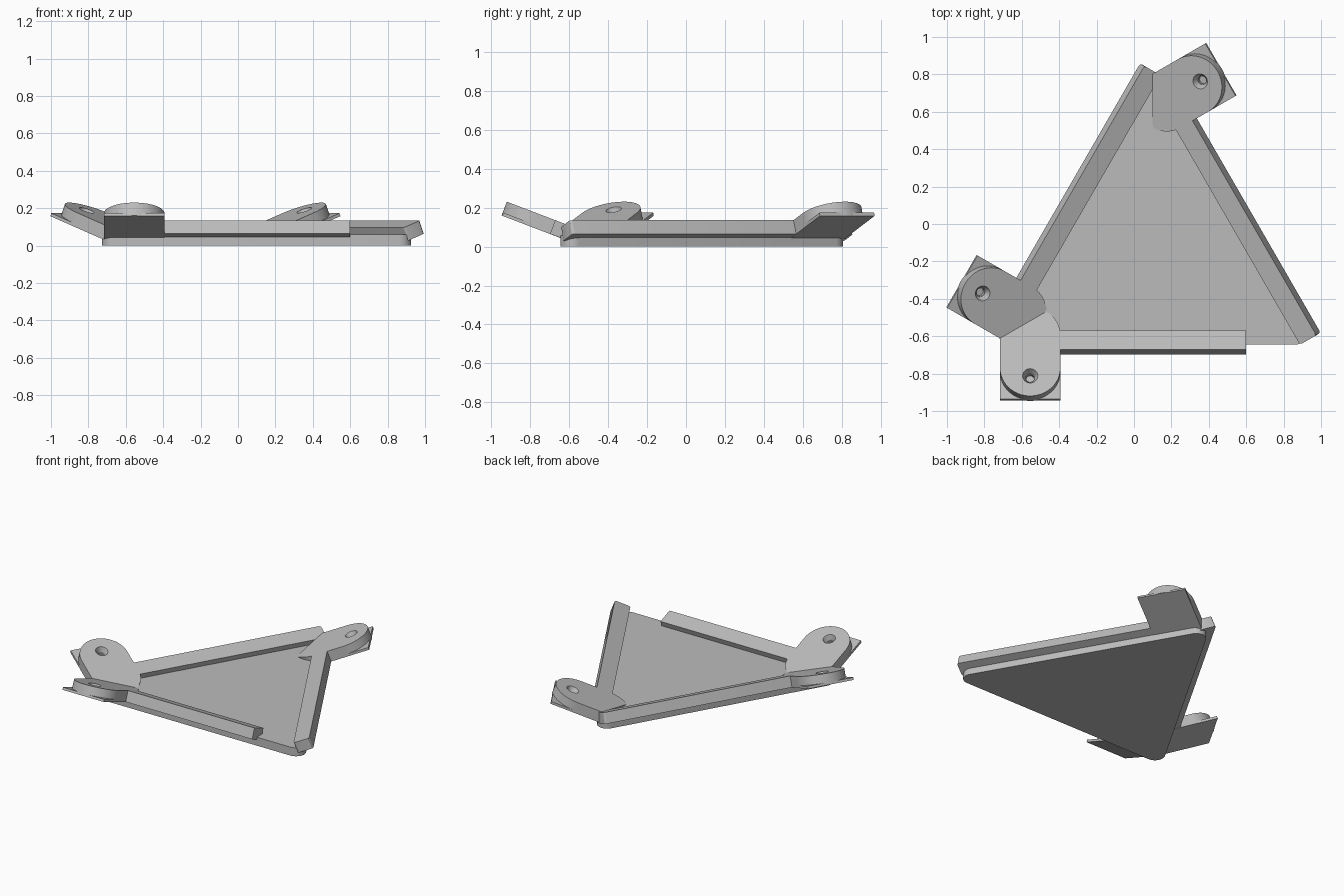
import bpy, bmesh, math
from mathutils import Vector, Matrix

cube = bpy.data.objects.get("Cube")
if cube:
    bpy.data.objects.remove(cube, do_unlink=True)

# Single material
grey = bpy.data.materials.new("light_grey")
grey.use_nodes = True
colour = (0.5, 0.5, 0.5, 1)
grey.diffuse_color = colour
grey.node_tree.nodes["Principled BSDF"].inputs["Base Color"].default_value = colour

SIDE = 1.749
TILT = math.radians(20.9)      # upward lean of every rim and tab
THICK = 0.075
PLATE_TOP = 0.06
TAB_S, TAB_R, TAB_V = 0.22, 0.162, 0.16
LEFT = Vector((-0.775, -0.645, 0))
RIGHT = LEFT + Vector((SIDE, 0, 0))
APEX = LEFT + Vector((SIDE / 2, SIDE * math.sqrt(3) / 2, 0))
CENTRE = (LEFT + RIGHT + APEX) / 3


def finish(bm, name):
    bmesh.ops.recalc_face_normals(bm, faces=bm.faces)
    mesh = bpy.data.meshes.new(name)
    bm.to_mesh(mesh)
    bm.free()
    mesh.materials.append(grey)
    obj = bpy.data.objects.new(name, mesh)
    bpy.context.collection.objects.link(obj)
    return obj


def activate(obj):
    bpy.ops.object.select_all(action='DESELECT')
    obj.select_set(True)
    bpy.context.view_layer.objects.active = obj


def smooth(obj):
    activate(obj)
    bpy.ops.object.shade_smooth_by_angle(angle=math.radians(30))


def prism(outline, low, high, frame=Matrix()):
    """Extrude a flat outline from low to high, then place it in a frame."""
    bm = bmesh.new()
    base = bm.faces.new([bm.verts.new((x, y, low)) for x, y in outline])
    ext = bmesh.ops.extrude_face_region(bm, geom=[base])
    top = [g for g in ext["geom"] if isinstance(g, bmesh.types.BMVert)]
    bmesh.ops.translate(bm, verts=top, vec=(0, 0, high - low))
    bm.transform(frame)
    return bm


def arc(x, y, radius, start, end, steps):
    angles = [math.radians(start + (end - start) * i / steps) for i in range(steps + 1)]
    return [(x + radius * math.cos(a), y + radius * math.sin(a)) for a in angles]


def box_outline(s0, s1, v0, v1):
    return [(s0, v0), (s1, v0), (s1, v1), (s0, v1)]


def clip(bm, point, normal):
    """Remove everything on the negative side of a plane and cap it."""
    geom = bm.verts[:] + bm.edges[:] + bm.faces[:]
    cut = bmesh.ops.bisect_plane(bm, geom=geom, plane_co=point, plane_no=normal,
                                 clear_inner=True)["geom_cut"]
    edges = [g for g in cut if isinstance(g, bmesh.types.BMEdge)]
    if edges:
        bmesh.ops.holes_fill(bm, edges=edges)


def drill(obj, frame, wide, narrow, low, high):
    """Sink a round or tapered hole into an object."""
    bm = bmesh.new()
    spot = Matrix.Translation((TAB_S, TAB_V + 0.047, (low + high) / 2))
    bmesh.ops.create_cone(bm, cap_ends=True, segments=32, radius1=narrow,
                          radius2=wide, depth=high - low, matrix=frame @ spot)
    cutter = finish(bm, "hole_cutter")
    cutter.hide_render = True
    mod = obj.modifiers.new("hole", 'BOOLEAN')
    mod.operation, mod.solver, mod.object = 'DIFFERENCE', 'EXACT', cutter
    activate(obj)
    bpy.ops.object.modifier_apply(modifier=mod.name)
    bpy.data.objects.remove(cutter, do_unlink=True)


# Triangular base plate with rounded corners
round_r = 0.065
outline = []
for corner, facing in ((LEFT, 210), (RIGHT, 330), (APEX, 90)):
    c = corner + (CENTRE - corner).normalized() * round_r * 2
    outline += arc(c.x, c.y, round_r, facing - 60, facing + 60, 10)
smooth(finish(prism(outline, 0, PLATE_TOP), "base_plate"))


# One side: tilted rim, rounded tab with a sunk hole, square flange
def build_side(name, start, end, rim_end):
    u = (end - start).normalized()
    out = ((start + end) / 2 - CENTRE).normalized()
    up = Vector((0, 0, 1))
    v = out * math.cos(TILT) + up * math.sin(TILT)
    w = up * math.cos(TILT) - out * math.sin(TILT)
    frame = Matrix.Translation(start + up * 0.045) @ Matrix((u, v, w)).transposed().to_4x4()

    # Rim with softened end
    bm = prism(box_outline(TAB_S, rim_end, -0.052, 0.056), 0, THICK, frame)
    tip = [e for e in bm.edges
           if abs((e.verts[0].co - e.verts[1].co).normalized().dot(w)) > 0.9
           and (e.verts[0].co - start).dot(u) > rim_end - 0.01]
    bmesh.ops.bevel(bm, geom=tip, offset=0.015, segments=3, profile=0.5, affect='EDGES')
    smooth(finish(bm, name + "_rim"))

    # Tab, mitred at the corner and stopped inside the plate
    shape = arc(TAB_S, TAB_V, TAB_R, 0, 180, 32) + arc(TAB_S, -0.025, TAB_R, 180, 360, 32)
    bm = prism(shape, 0, THICK, frame)
    clip(bm, (0, 0, 0.02), up)
    inward = (CENTRE - start).normalized()
    across = u - inward * u.dot(inward)
    clip(bm, start, across.normalized())
    tab = finish(bm, name + "_tab")
    drill(tab, frame, 0.041, 0.024, 0.04, THICK + 0.0005)
    drill(tab, frame, 0.022, 0.022, 0.015, THICK)
    smooth(tab)

    # Thin square flange under the tab
    square = box_outline(TAB_S - TAB_R, TAB_S + TAB_R, -0.02, 0.318)
    finish(prism(square, -0.001, 0.016, frame), name + "_flange")


build_side("front", LEFT, RIGHT, SIDE - 0.375)
build_side("right_back", LEFT, APEX, SIDE - 0.043)
build_side("left_back", APEX, RIGHT, SIDE - 0.043)
